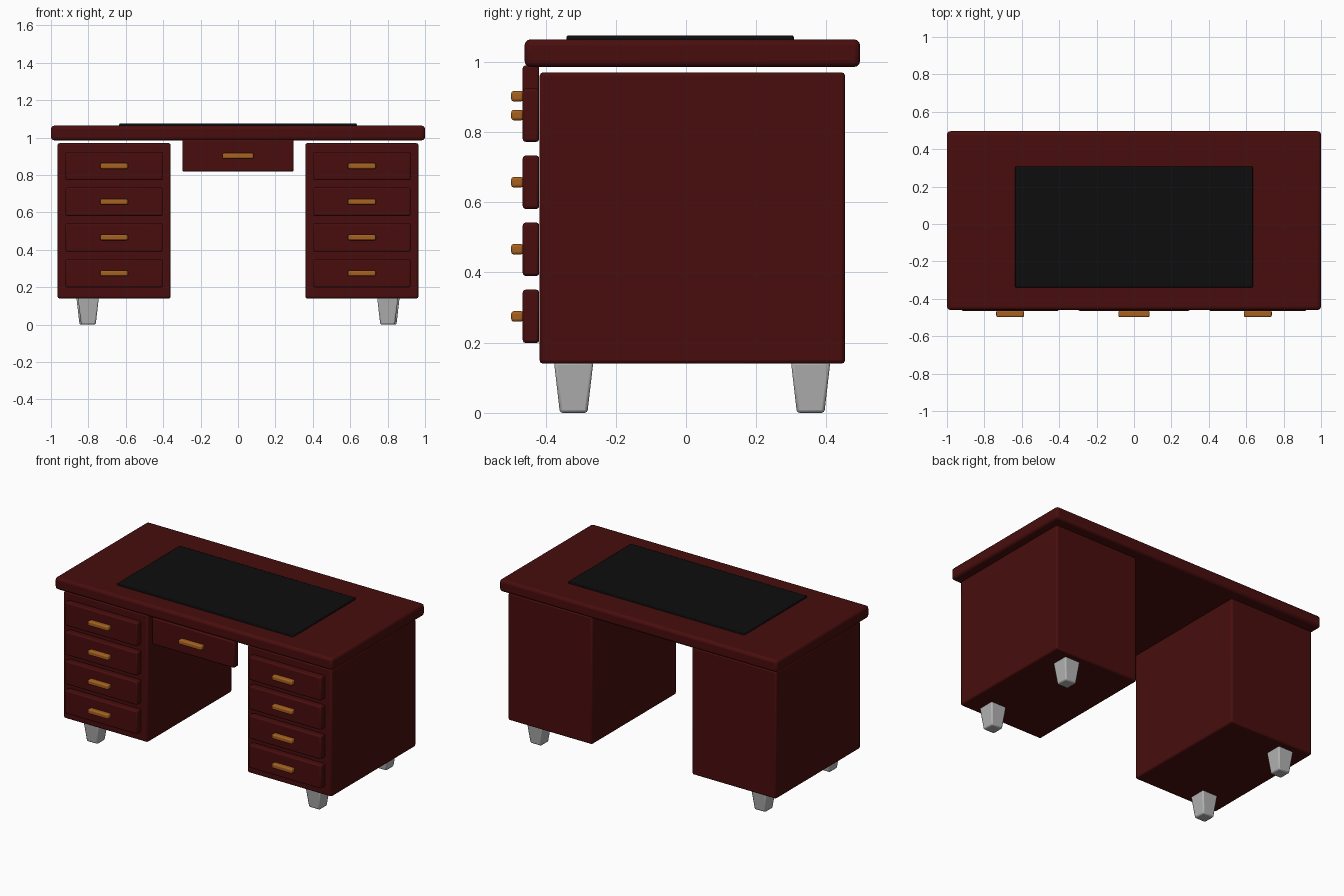
import bpy
import bmesh
from mathutils import Matrix

cube = bpy.data.objects.get("Cube")
if cube:
    bpy.data.objects.remove(cube, do_unlink=True)


def material(name, rgb):
    mat = bpy.data.materials.new(name)
    mat.use_nodes = True
    mat.diffuse_color = (*rgb, 1)
    mat.node_tree.nodes["Principled BSDF"].inputs["Base Color"].default_value = (*rgb, 1)
    return mat


MAHOGANY = material("dark red wood", (0.065, 0.004, 0.004))
LEATHER = material("black leather", (0.004, 0.004, 0.004))
BRASS = material("brass", (0.38, 0.12, 0.014))
STEEL = material("pale grey metal", (0.45, 0.45, 0.45))


def box(name, x, y, z, mat, bevel=0.01, segments=2, taper=1.0):
    """Rounded box spanning the (min, max) ranges; taper scales its lower end."""
    spans = (x, y, z)
    bm = bmesh.new()
    bmesh.ops.create_cube(bm, size=1)
    bmesh.ops.transform(bm, verts=bm.verts,
                        matrix=Matrix.Diagonal([b - a for a, b in spans] + [1]))
    for v in bm.verts:
        if v.co.z < 0:
            v.co.x *= taper
            v.co.y *= taper
    mesh = bpy.data.meshes.new(name)
    bm.to_mesh(mesh)
    bm.free()
    mesh.materials.append(mat)
    obj = bpy.data.objects.new(name, mesh)
    obj.location = [(a + b) / 2 for a, b in spans]
    bpy.context.collection.objects.link(obj)
    mod = obj.modifiers.new("rounded edges", "BEVEL")
    mod.width = bevel
    mod.segments = segments
    bpy.ops.object.select_all(action="DESELECT")
    obj.select_set(True)
    bpy.context.view_layer.objects.active = obj
    bpy.ops.object.shade_smooth_by_angle()
    return obj


def drawer(name, cx, width, z, handle_z, handle_width):
    """Drawer front with a bar handle."""
    box(name + "_front", (cx - width / 2, cx + width / 2), (-0.465, -0.418), z, MAHOGANY, 0.008)
    box(name + "_handle", (cx - handle_width / 2, cx + handle_width / 2),
        (-0.498, -0.463), (handle_z - 0.015, handle_z + 0.015), BRASS, 0.008, 3)


# Desk top and writing pad
box("desk_top", (-1, 1), (-0.46, 0.496), (0.985, 1.064), MAHOGANY, 0.018, 3)
box("writing_pad", (-0.635, 0.635), (-0.34, 0.307), (1.06, 1.075), LEATHER, 0.004)

# Pedestals with drawers and feet
for side, s in (("left", 1), ("right", -1)):
    cx = s * 0.6625
    box(side + "_pedestal", (cx - 0.3025, cx + 0.3025), (-0.417, 0.453), (0.14, 0.97), MAHOGANY)
    for i in range(4):
        z = 0.275 + 0.191 * i
        drawer(f"{side}_drawer_{i + 1}", cx, 0.52, (z - 0.076, z + 0.076), z, 0.148)
    for end, fx, fy in (("front", 0.80, -0.32), ("back", 0.808, 0.355)):
        fx *= s
        box(f"{side}_{end}_foot", (fx - 0.056, fx + 0.056), (fy - 0.056, fy + 0.056),
            (0, 0.145), STEEL, 0.008, 2, taper=0.7)

# Centre drawer under the top
drawer("centre_drawer", 0, 0.595, (0.818, 0.99), 0.902, 0.166)
